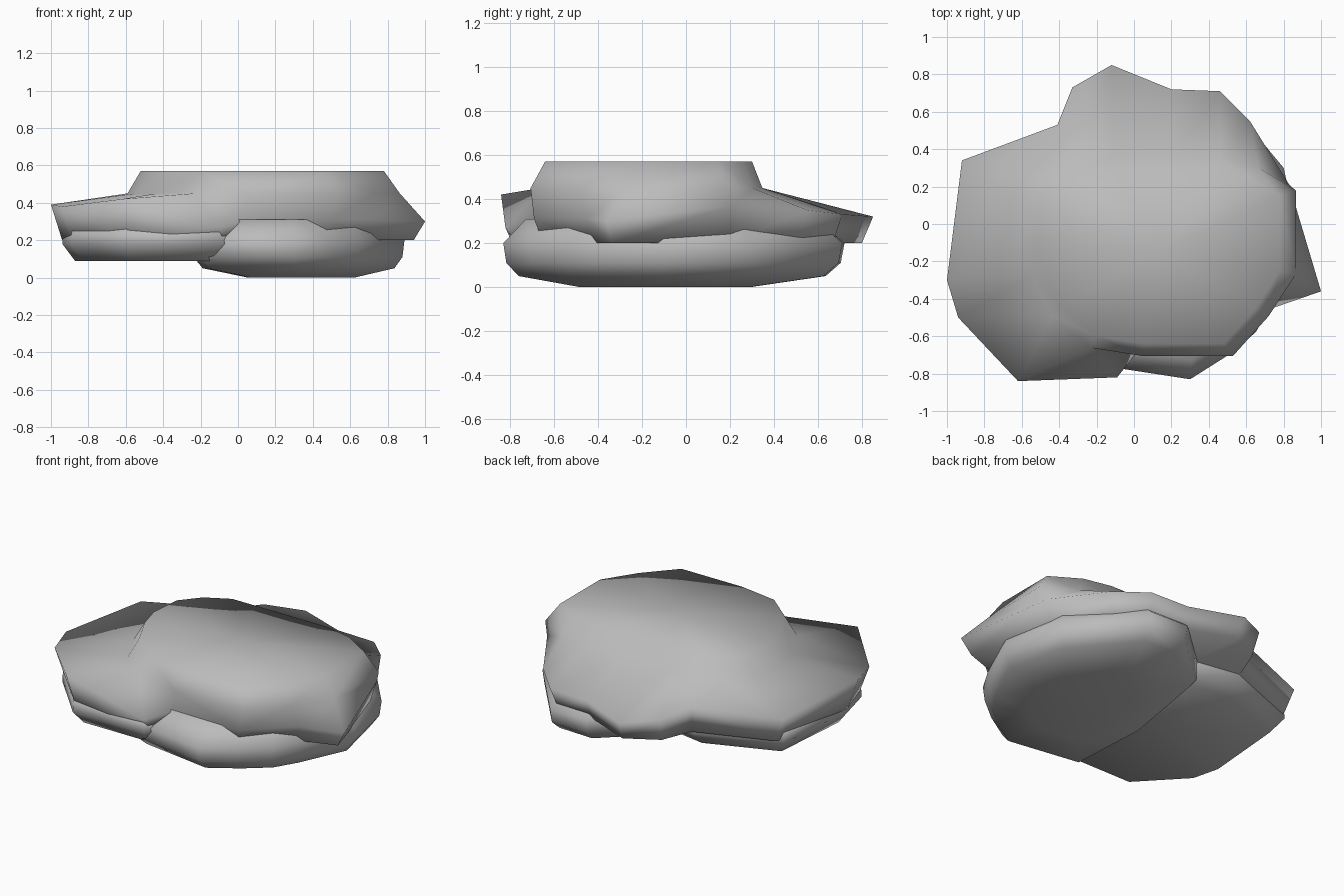
import bpy, bmesh
from mathutils import Vector

cube = bpy.data.objects.get("Cube")
if cube:
    bpy.data.objects.remove(cube, do_unlink=True)

stone = bpy.data.materials.new("grey stone")
stone.use_nodes = True
grey = (0.5, 0.5, 0.5, 1)
stone.diffuse_color = grey
stone.node_tree.nodes["Principled BSDF"].inputs["Base Color"].default_value = grey


def ring(outline, z, factor=1.0):
    """Lay an outline at a height, scaled about its own middle."""
    mid = sum((Vector(p[:2]) for p in outline), Vector((0, 0))) / len(outline)
    return [(mid + (Vector(p[:2]) - mid) * factor).to_3d() + Vector((0, 0, z))
            for p in outline]


def rock(name, rings):
    """Loft a smooth stone through its rings, bottom to top."""
    bm = bmesh.new()
    loops = [[bm.verts.new(p) for p in points] for points in rings]
    for low, high in zip(loops, loops[1:]):
        for i in range(len(low)):
            j = (i + 1) % len(low)
            bm.faces.new((low[i], low[j], high[j], high[i]))
    for loop in (loops[0], loops[-1]):
        bmesh.ops.poke(bm, faces=[bm.faces.new(loop)])
    bmesh.ops.recalc_face_normals(bm, faces=bm.faces)
    bmesh.ops.triangulate(bm, faces=bm.faces)
    for face in bm.faces:
        face.smooth = True
    mesh = bpy.data.meshes.new(name)
    bm.to_mesh(mesh)
    bm.free()
    mesh.materials.append(stone)
    bpy.context.collection.objects.link(bpy.data.objects.new(name, mesh))


# Lower stone, resting on the ground
lower = [(-0.22, -0.75), (0.3, -0.83), (0.49, -0.71), (0.65, -0.58), (0.74, -0.43),
         (0.89, -0.1), (0.8, 0.3), (0.46, 0.71), (0.2, 0.72), (-0.15, 0.4), (-0.25, -0.2)]
rock("lower_stone", [ring(lower, 0.0, 0.5), ring(lower, 0.05, 0.9),
                     ring(lower, 0.11, 0.98), ring(lower, 0.2), ring(lower, 0.31, 0.85)])

# Left stone, raised a little off the ground
left = [(-0.9, 0.3), (-0.95, -0.3), (-0.9, -0.5), (-0.6, -0.82), (-0.09, -0.82),
        (0.2, -0.4), (0.2, 0.4), (-0.38, 0.5)]
rock("left_stone", [ring(left, 0.09, 0.85), ring(left, 0.18, 0.98), ring(left, 0.26, 0.97)])

# Upper stone: an uneven overhanging rim, rising to a flat crown
rim = [(-0.92, 0.34, 0.36), (-1.0, -0.3, 0.39), (-0.94, -0.5, 0.38), (-0.62, -0.84, 0.42),
       (-0.09, -0.82, 0.27), (0.02, -0.68, 0.3), (0.49, -0.69, 0.31), (0.74, -0.45, 0.31),
       (1.0, -0.36, 0.3), (0.83, 0.21, 0.37), (0.62, 0.55, 0.35), (0.46, 0.71, 0.33),
       (0.2, 0.72, 0.33), (-0.12, 0.85, 0.32), (-0.33, 0.73, 0.35), (-0.41, 0.53, 0.38)]
crown = [(-0.5, 0.1), (-0.52, -0.1), (-0.48, -0.25), (-0.38, -0.45),
         (-0.2, -0.6), (0.05, -0.64), (0.48, -0.64), (0.65, -0.45),
         (0.78, -0.25), (0.78, 0.15), (0.6, 0.26), (0.42, 0.3),
         (0.2, 0.3), (-0.1, 0.3), (-0.25, 0.3), (-0.4, 0.22)]
rock("upper_stone", [ring(rim, 0.2, 0.94), rim, ring(crown, 0.45, 1.12), ring(crown, 0.57)])
